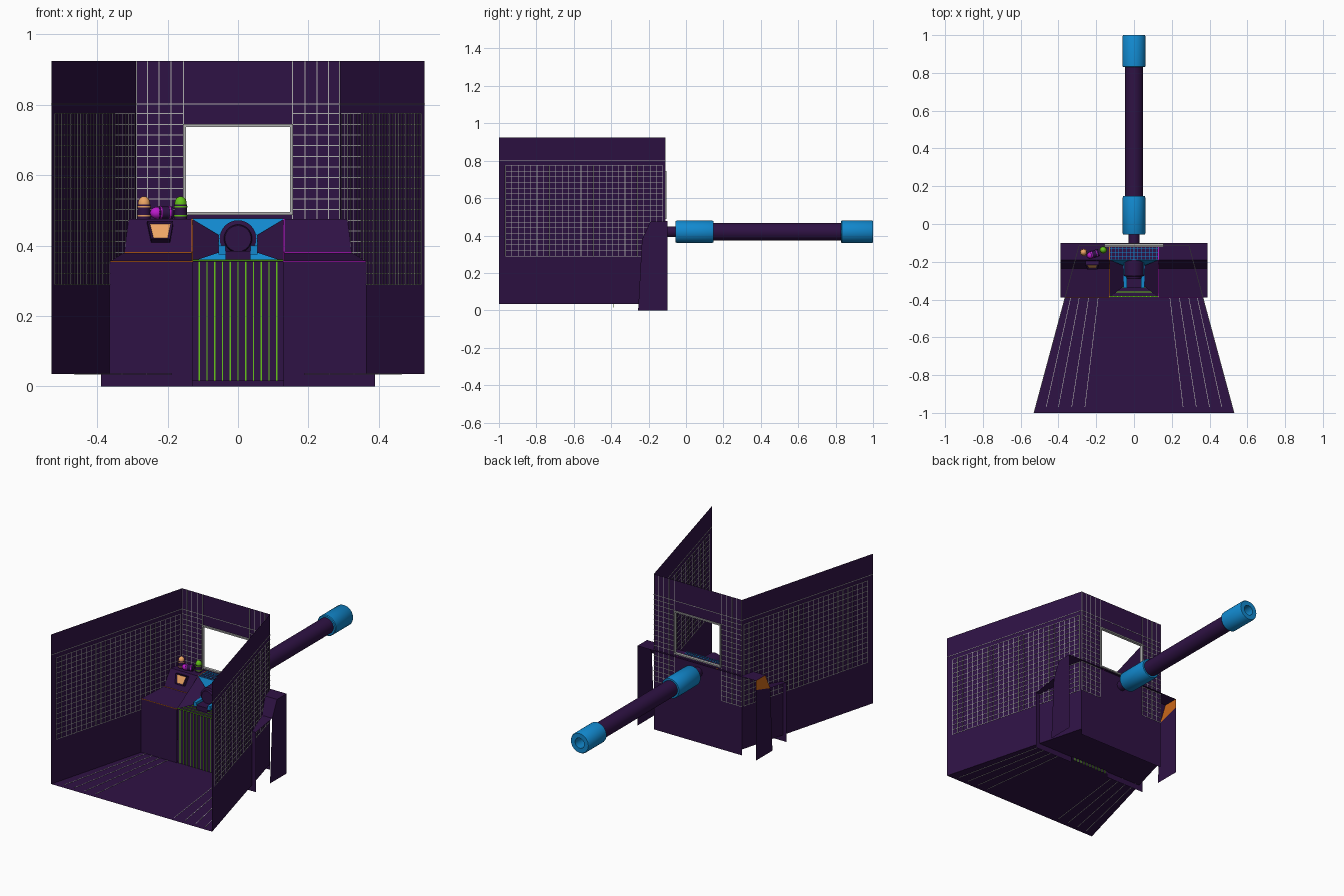
import bpy, bmesh, math
from mathutils import Vector as V, Matrix

if "Cube" in bpy.data.objects:
    bpy.data.objects.remove(bpy.data.objects["Cube"])


def mat(name, *rgb):
    m = bpy.data.materials.new(name)
    m.diffuse_color = (*rgb, 1)
    m.use_nodes = True
    m.node_tree.nodes["Principled BSDF"].inputs["Base Color"].default_value = m.diffuse_color
    return m


PURPLE = mat("purple", .028, .006, .058)
BLUE = mat("blue", .006, .25, .62)
GREY = mat("pale_grey", .42, .42, .42)
GREEN = mat("green", .13, .55, .01)
ORANGE = mat("orange", .6, .14, .01)
PEACH = mat("peach", .85, .38, .13)
MAGENTA = mat("magenta", .5, .01, .6)


def finish(name, bm, m):
    me = bpy.data.meshes.new(name)
    bm.to_mesh(me)
    bm.free()
    ob = bpy.data.objects.new(name, me)
    bpy.context.collection.objects.link(ob)
    me.materials.append(m)
    return ob


def sheet(name, quads, m):
    bm = bmesh.new()
    for q in quads:
        bm.faces.new([bm.verts.new(p) for p in q])
    bmesh.ops.remove_doubles(bm, verts=bm.verts, dist=1e-5)
    return finish(name, bm, m)


def box(name, x, y, z, m):
    bm = bmesh.new()
    c = V((sum(x) / 2, sum(y) / 2, sum(z) / 2))
    s = (x[1] - x[0], y[1] - y[0], z[1] - z[0], 1)
    bmesh.ops.create_cube(bm, size=1, matrix=Matrix.Translation(c) @ Matrix.Diagonal(s))
    return finish(name, bm, m)


def strips(name, segs, n, m, w=.003, t=.003):
    """Thin bars along segments lying on a plane with normal n."""
    bm = bmesh.new()
    n = V(n).normalized()
    for a, b in segs:
        a, b = V(a), V(b)
        d = (b - a).normalized()
        r = Matrix((d, n.cross(d), n)).transposed().to_4x4()
        bmesh.ops.create_cube(bm, size=1, matrix=Matrix.Translation((a + b) / 2) @ r
                              @ Matrix.Diagonal(((b - a).length, w, t, 1)))
    return finish(name, bm, m)


def lathe(name, prof, loc, axis, m, n=32):
    """Spin (radius, distance) pairs around an axis."""
    bm = bmesh.new()
    vs = [bm.verts.new((r, 0, h)) for r, h in prof]
    es = [bm.edges.new(p) for p in zip(vs, vs[1:])]
    bmesh.ops.spin(bm, geom=vs + es, cent=(0, 0, 0), axis=(0, 0, 1), angle=math.tau, steps=n)
    bmesh.ops.remove_doubles(bm, verts=bm.verts, dist=1e-5)
    bmesh.ops.recalc_face_normals(bm, faces=bm.faces)
    bmesh.ops.transform(bm, verts=bm.verts, matrix=Matrix.Translation(loc)
                        @ V((0, 0, 1)).rotation_difference(V(axis)).to_matrix().to_4x4())
    ob = finish(name, bm, m)
    bpy.context.view_layer.objects.active = ob
    ob.select_set(True)
    bpy.ops.object.shade_smooth_by_angle(angle=math.radians(35))
    ob.select_set(False)
    return ob


def wall_x(y):
    return .53 - .24 * (y + 1) / .89


# Room: floor, side walls, rear wall around the window
Z0, Z1, YB = .035, .925, -.112
sheet("floor", [[(-.53, -1, Z0), (.53, -1, Z0), (.29, YB, Z0), (-.29, YB, Z0)]], PURPLE)
for s, side in ((-1, "left"), (1, "right")):
    sheet(side + "_wall", [[(s * .53, -1, Z0), (s * .29, YB, Z0), (s * .29, YB, Z1), (s * .53, -1, Z1)]], PURPLE)
    rows = [.29 + i * .485 / 16 for i in range(17)]
    cols = [-.965 + i * .84 / 25 for i in range(26)]
    segs = [((s * wall_x(-.965), -.965, z), (s * wall_x(-.125), -.125, z)) for z in rows]
    segs += [((s * wall_x(y), y, .29), (s * wall_x(y), y, .775)) for y in cols]
    segs.append(((s * .53, -1, .803), (s * .29, YB, .803)))
    strips(side + "_wall_grid", segs, (s * .89, .24, 0), GREY)
    segs = [((s * .155, YB, z), (s * .29, YB, z)) for z in rows]
    segs += [((s * x, YB, .29), (s * x, YB, Z1)) for x in (.155, .19, .225, .257, .288)]
    strips(side + "_rear_grid", segs, (0, 1, 0), GREY)
    strips(side + "_floor_lines", [((s * a, -.39, Z0), (s * b, -.97, Z0)) for a, b in
                                   ((.19, .26), (.24, .33), (.29, .40), (.335, .465))], (0, 0, 1), GREY)
strips("rear_top_line", [((-.29, YB, .803), (.29, YB, .803))], (0, 1, 0), GREY)


def rear(x0, x1, z0, z1):
    return [(x0, YB, z0), (x1, YB, z0), (x1, YB, z1), (x0, YB, z1)]


sheet("rear_wall", [rear(-.29, -.15, 0, Z1), rear(.15, .29, 0, Z1),
                    rear(-.15, .15, 0, .49), rear(-.15, .15, .74, Z1)], PURPLE)

# Window frame
for s in (-1, 1):
    box("window_frame_side", sorted((s * .148, s * .156)), (-.122, -.104), (.487, .745), GREY)
for z in (.487, .737):
    box("window_frame_rail", (-.156, .156), (-.122, -.104), (z, z + .008), GREY)

# Console: bent sheet each side of the centre channel, with end plates
prof = [(-.39, 0), (-.39, .355), (-.235, .38), (-.19, .475), (-.1, .475)]
for s, side, trim in ((-1, "left", ORANGE), (1, "right", MAGENTA)):
    sheet(side + "_console", [[(s * .13, *a), (s * .39, *a), (s * .39, *b), (s * .13, *b)]
                              for a, b in zip(prof, prof[1:])], PURPLE)
    X = s * .39
    sheet(side + "_end_plate", [[(X, -.256, 0), (X, -.1, 0), (X, -.1, .38), (X, -.235, .38)]], PURPLE)
    sheet(side + "_end_cap", [[(X, -.235, .38), (X, -.1, .42), (X, -.1, .475), (X, -.19, .475)]],
          ORANGE if s < 0 else PURPLE)
    sheet(side + "_end_wedge", [[(X, -.235, .38), (X, -.1, .38), (X, -.1, .42)]], PURPLE)
    # cheek of the channel and its coloured trim
    sheet(side + "_channel_cheek", [
        [(s * .13, -.19, .475), (s * .055, -.22, .43), (s * .055, -.33, .38), (s * .13, -.39, .355)],
        [(s * .13, -.39, .355), (s * .13, -.235, .38), (s * .13, -.19, .475)]], PURPLE)
    strips(side + "_channel_trim", [((s * .13, *a), (s * .13, *b)) for a, b in zip(prof[1:4], prof[2:5])],
           (1, 0, 0), trim, .004, .004)
    strips(side + "_shelf_trim", [((s * .13, -.235, .38), (s * .332, -.235, .38)),
                                  ((s * .13, -.39, .355), (s * .363, -.39, .355))], (0, 0, 1), trim, .003, .003)
    # rails beside the breech
    box(side + "_breech_rail", sorted((s * .036, s * .055)), (-.34, -.2), (.375, .4), BLUE)
    box(side + "_breech_rail_rear", sorted((s * .04, s * .055)), (-.27, -.2), (.4, .432), BLUE)

# Centre channel: grille, slats, sloped panel, top grid
sheet("grille_panel", [[(-.13, -.385, .015), (.13, -.385, .015), (.13, -.385, .355), (-.13, -.385, .355)],
                       [(-.13, -.385, .355), (.13, -.385, .355), (.13, -.235, .36), (-.13, -.235, .36)]], PURPLE)
strips("grille_bars", [((x, -.386, .015), (x, -.386, .355)) for x in
                       [-.11 + i * .022 for i in range(11)]], (0, 1, 0), GREEN, .004, .004)
strips("shelf_slats", [((-.13, y, .359), (.13, y, .359)) for y in
                       (-.384, -.36, -.335, -.31)], (0, 0, 1), GREEN, .004, .004)
sheet("sloped_panel", [[(-.13, -.235, .36), (.13, -.235, .36), (.13, -.19, .475), (-.13, -.19, .475)]], BLUE)
sheet("channel_top", [[(-.13, -.19, .475), (.13, -.19, .475), (.13, -.1, .475), (-.13, -.1, .475)]], PURPLE)
segs = [((x, -.19, .476), (x, -.115, .476)) for x in [-.12 + i * .02 for i in range(13)]]
segs += [((-.13, y, .476), (.13, y, .476)) for y in (-.19, -.17, -.15, -.13, -.115)]
strips("channel_top_grid", segs, (0, 0, 1), BLUE)

# Breech
lathe("breech", [(0, 0), (.037, 0), (.04, .006), (.04, .012), (.052, .016), (.052, .1), (0, .1)],
      (0, -.29, .42), (0, 1, 0), PURPLE)
box("breech_base", (-.036, .036), (-.34, -.2), (.358, .385), PURPLE)

# Gun barrel
B = (0, 0, .42)
lathe("barrel_stub", [(0, -.2), (.029, -.2), (.029, -.04)], B, (0, 1, 0), PURPLE)
lathe("barrel_sleeve", [(0, -.055), (.057, -.055), (.06, -.05), (.06, .14), (.057, .147), (0, .147)],
      B, (0, 1, 0), BLUE)
lathe("barrel_tube", [(.047, .14), (.047, .84)], B, (0, 1, 0), PURPLE)
lathe("muzzle", [(.03, .9), (.03, 1), (.057, 1), (.061, .994), (.061, .835), (.057, .83), (.04, .83)],
      B, (0, 1, 0), BLUE)
lathe("muzzle_bore", [(0, .9), (.03, .9)], B, (0, 1, 0), PURPLE)

# Console lamps: base, ring and dome
for name, loc, axis, m in (("orange_lamp", (-.267, -.15, .475), (0, 0, 1), PEACH),
                           ("green_lamp", (-.163, -.137, .475), (0, 0, 1), GREEN),
                           ("magenta_lamp", (-.187, -.152, .493), (-1, -.3, 0), MAGENTA)):
    lathe(name + "_base", [(0, 0), (.018, 0), (.018, .042), (0, .042)], loc, axis, PURPLE, 20)
    for h in (.008, .034):
        lathe(name + "_ring", [(.017, h), (.0195, h), (.0195, h + .004), (.017, h + .004)], loc, axis, m, 20)
    dome = [(.017 * math.cos(i * math.pi / 12), .045 + .02 * math.sin(i * math.pi / 12)) for i in range(7)]
    lathe(name + "_dome", [(.017, .04)] + dome, loc, axis, m, 20)

# Small screen on the left slope
out = V((0, -.095, .045)).normalized()


def on_slope(pts, h):
    return [V((x, -.235 + (z - .38) * .474, z)) + out * h for x, z in pts]


scr = [(-.24, .415), (-.2, .415), (-.192, .455), (-.25, .455)]
rim = [(-.247, .409), (-.193, .409), (-.184, .461), (-.258, .461)]
low, high, inner = on_slope(rim, 0), on_slope(rim, .022), on_slope(scr, .016)
quads = []
for i in range(4):
    j = (i + 1) % 4
    quads += [[low[i], low[j], high[j], high[i]], [high[i], high[j], inner[j], inner[i]]]
sheet("screen_bezel", quads, PURPLE)
sheet("screen", [inner], PEACH)
